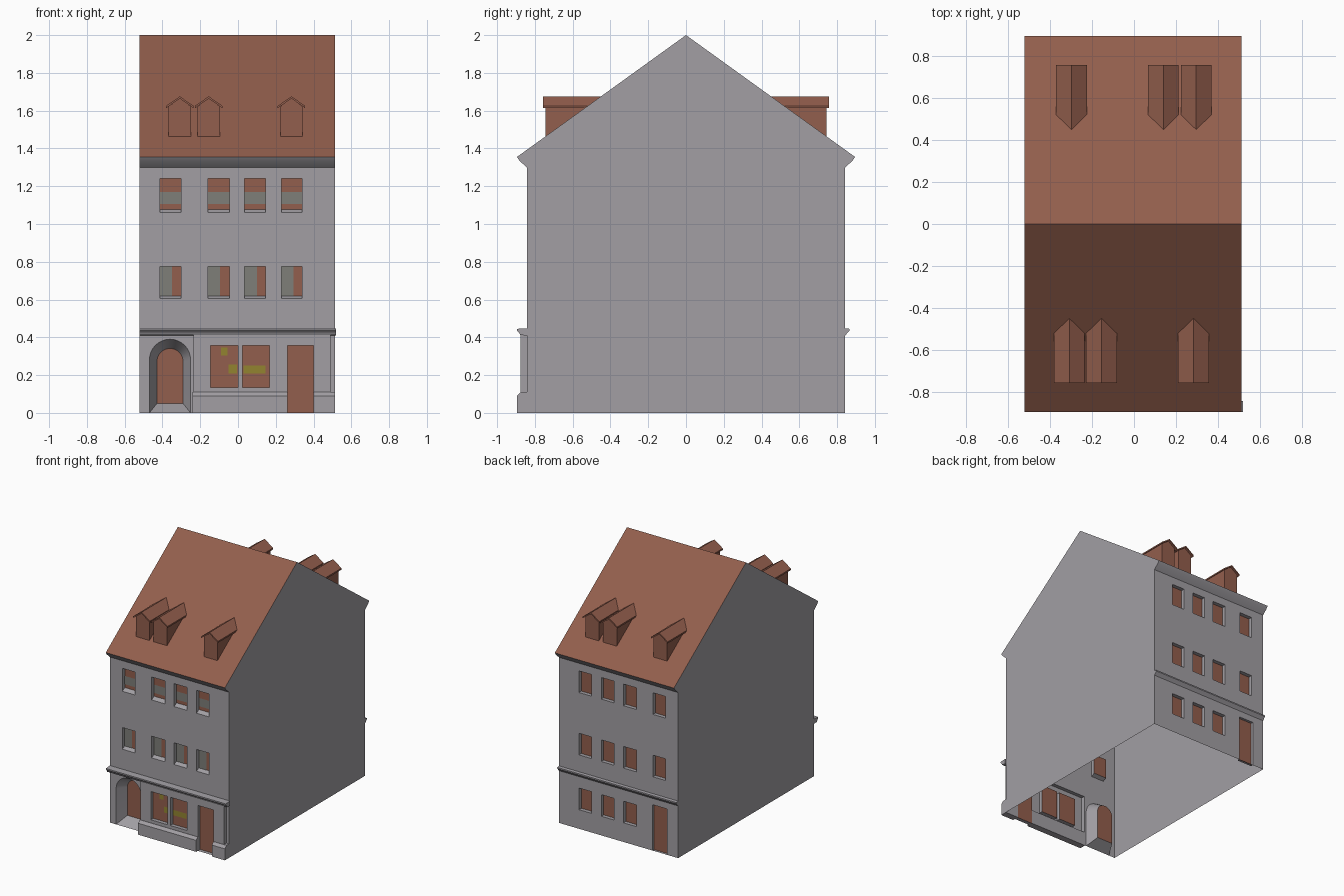
import bpy, math
from mathutils import Vector

if "Cube" in bpy.data.objects:
    bpy.data.objects.remove(bpy.data.objects["Cube"])

def material(name, rgb):
    m = bpy.data.materials.new(name)
    m.diffuse_color = (*rgb, 1)
    m.use_nodes = True
    m.node_tree.nodes["Principled BSDF"].inputs["Base Color"].default_value = m.diffuse_color
    return m

GREY = material("plaster_grey", (0.36, 0.345, 0.37))
BROWN = material("tile_brown", (0.29, 0.112, 0.074))
GOLD = material("display_gold", (0.29, 0.23, 0.03))
GLASS = material("glass_grey", (0.21, 0.21, 0.19))

def build(name, polys, mat, smooth=False):
    """polys: list of (points, outward direction)."""
    verts, faces, index = [], [], {}
    for pts, out in polys:
        pts = [Vector(p) for p in pts]
        n = Vector((0, 0, 0))
        for i, p in enumerate(pts):
            n += p.cross(pts[(i + 1) % len(pts)])
        if n.dot(Vector(out)) < 0:
            pts.reverse()
        face = []
        for p in pts:
            key = tuple(round(c, 5) for c in p)
            if key not in index:
                index[key] = len(verts)
                verts.append(key)
            face.append(index[key])
        faces.append(face)
    me = bpy.data.meshes.new(name)
    me.from_pydata(verts, [], faces)
    me.materials.append(mat)
    if smooth:
        me.shade_smooth()
        me.set_sharp_from_angle(angle=math.radians(35))
    me.update()
    ob = bpy.data.objects.new(name, me)
    bpy.context.collection.objects.link(ob)
    return ob

def rect(x0, x1, z0, z1, y, s):
    return ([(x0, y, z0), (x1, y, z0), (x1, y, z1), (x0, y, z1)], (0, s, 0))

def wall(name, x0, x1, z0, z1, y, s, holes):
    """Flat wall with rectangular openings."""
    xs = sorted({x0, x1, *[v for h in holes for v in h[:2]]})
    zs = sorted({z0, z1, *[v for h in holes for v in h[2:]]})
    polys = []
    for a, b in zip(xs, xs[1:]):
        for c, d in zip(zs, zs[1:]):
            mx, mz = (a + b) / 2, (c + d) / 2
            if not any(h[0] < mx < h[1] and h[2] < mz < h[3] for h in holes):
                polys.append(rect(a, b, c, d, y, s))
    build(name, polys, GREY)

def opening(name, hole, y, s, depth=0.03, sill=0.0):
    """Reveal plus a brown pane set back in the wall."""
    x0, x1, z0, z1 = hole
    yi, zi = y - s * depth, z0 + sill
    build(name + "_reveal", [
        ([(x0, y, z0), (x0, y, z1), (x0, yi, z1), (x0, yi, zi)], (1, 0, 0)),
        ([(x1, y, z0), (x1, y, z1), (x1, yi, z1), (x1, yi, zi)], (-1, 0, 0)),
        ([(x0, y, z1), (x1, y, z1), (x1, yi, z1), (x0, yi, z1)], (0, 0, -1)),
        ([(x0, y, z0), (x1, y, z0), (x1, yi, zi), (x0, yi, zi)], (0, 0, 1))], GREY)
    build(name + "_pane", [rect(x0, x1, zi, z1, yi, s)], BROWN)

def extrude_x(name, profile, x0, x1, mat):
    """Closed (y, z) profile swept along x."""
    cy = sum(p[0] for p in profile) / len(profile)
    cz = sum(p[1] for p in profile) / len(profile)
    polys = [([(x, *p) for p in profile], (d, 0, 0)) for x, d in ((x0, -1), (x1, 1))]
    for p, q in zip(profile, profile[1:] + profile[:1]):
        out = (0, (p[0] + q[0]) / 2 - cy, (p[1] + q[1]) / 2 - cz)
        polys.append(([(x0, *p), (x1, *p), (x1, *q), (x0, *q)], out))
    build(name, polys, mat)

X0, X1, Y, EY, EZ = -0.522, 0.513, 0.843, 0.895, 1.355
COLS = [(-0.414, -0.303), (-0.16, -0.046), (0.035, 0.146), (0.23, 0.34)]

# gable walls, open underneath
half = [(Y, 0), (Y, 1.30), (0.882, 1.335), (EY, EZ)]
gable = half + [(0, 2)] + [(-y, z) for y, z in reversed(half)]
build("gable_walls", [([(x, y, z) for y, z in gable], (d, 0, 0))
                      for x, d in ((X0, -1), (X1, 1))], GREY)

# main roof and eaves
build("main_roof", [([(X0, s * EY, EZ), (X1, s * EY, EZ), (X1, 0, 2), (X0, 0, 2)], (0, s, 1))
                    for s in (-1, 1)], BROWN)
build("eaves", [([(X0, s * p[0], p[1]), (X1, s * p[0], p[1]),
                  (X1, s * q[0], q[1]), (X0, s * q[0], q[1])], (0, s, -0.5))
                for s in (-1, 1) for p, q in zip(half[1:], half[2:])], GREY, True)

# upper front wall and windows
top_row = [(a, b, 1.06, 1.24) for a, b in COLS]
mid_row = [(a, b, 0.605, 0.775) for a, b in COLS]
wall("front_wall", X0, X1, 0.43, 1.30, -Y, -1, top_row + mid_row)
for i, (h, g) in enumerate(zip(top_row, mid_row)):
    opening(f"front_top_window_{i}", h, -Y, -1, sill=0.018)
    opening(f"front_mid_window_{i}", g, -Y, -1, sill=0.015)
    yp = -Y + 0.028
    build(f"front_top_glass_{i}", [rect(h[0], h[1], 1.105, 1.17, yp, -1)], GLASS)
    build(f"front_mid_glass_{i}", [rect(g[0], g[0] + 0.065, 0.62, 0.775, yp, -1)], GLASS)

# back wall, windows and door
back = [(a, b, c, d) for a, b in COLS for c, d in ((1.07, 1.24), (0.58, 0.75))]
back += [(a, b, 0.15, 0.32) for a, b in COLS[1:]]
back_door = (-0.425, -0.30, 0, 0.36)
wall("back_wall", X0, X1, 0, 1.30, Y, 1, back + [back_door])
for i, h in enumerate(back):
    opening(f"back_window_{i}", h, Y, 1)
opening("back_door", back_door, Y, 1, depth=0.02)

# shop bay with two windows and a door
BY, BX0, BX1 = -0.875, -0.235, 0.49
shops = [(-0.145, 0.0, 0.135, 0.357), (0.025, 0.168, 0.135, 0.357)]
door = (0.263, 0.40, 0, 0.357)
wall("shop_front", BX0, BX1, 0, 0.43, BY, -1, shops + [door])
build("shop_sides", [([(x, BY, 0), (x, -Y, 0), (x, -Y, 0.43), (x, BY, 0.43)], (d, 0, 0))
                     for x, d in ((BX0, -1), (BX1, 1))]
      + [rect(BX1, X1, 0, 0.43, -Y, -1)], GREY)
for i, h in enumerate(shops):
    opening(f"shop_window_{i}", h, BY, -1)
opening("shop_door", door, BY, -1)
build("shop_display", [rect(*r, BY + 0.027, -1) for r in (
    (-0.09, -0.055, 0.305, 0.345), (-0.05, -0.004, 0.208, 0.255),
    (0.03, 0.145, 0.208, 0.25))], GOLD)

# arched niche with a door, splayed inward
def arch(cx, r, base, spring, y, n=16):
    arc = [(cx - r * math.cos(math.pi * i / n), y, spring + r * math.sin(math.pi * i / n))
           for i in range(n + 1)]
    return [(cx - r, y, base)] + arc + [(cx + r, y, base)]

outer = arch(-0.36, 0.109, 0, 0.281, -Y)
inner = arch(-0.36, 0.069, 0.05, 0.272, -0.76)
wall("arch_piers", X0, BX0, 0, 0.43, -Y, -1, [(outer[0][0], outer[-1][0], 0, 0.43)])
build("arch_spandrel", [([p, q, (q[0], -Y, 0.43), (p[0], -Y, 0.43)], (0, -1, 0))
                        for p, q in zip(outer[1:-1], outer[2:-1])], GREY)
ring = []
for i in range(len(outer)):
    j = (i + 1) % len(outer)
    mx, mz = (outer[i][0] + outer[j][0]) / 2, (outer[i][2] + outer[j][2]) / 2
    ring.append(([outer[i], outer[j], inner[j], inner[i]], (-0.36 - mx, 0, 0.2 - mz)))
build("arch_reveal", ring, GREY, True)
build("arch_door", [(inner, (0, -1, 0))], BROWN)

# plinth either side of the shop door, and floor cornices
plinth = [(-Y, 0), (-EY, 0), (-EY, 0.09), (-0.876, 0.11), (-Y, 0.11)]
extrude_x("plinth_left", plinth, -0.24, door[0], GREY)
extrude_x("plinth_right", plinth, door[1], X1, GREY)
extrude_x("front_cornice", [(-Y, 0.41), (-0.877, 0.412), (-0.884, 0.425), (-EY, 0.435),
                            (-EY, 0.445), (-Y, 0.448)], X0, 0.52, GREY)
extrude_x("back_cornice", [(Y, 0.41), (0.85, 0.418), (0.866, 0.435), (0.866, 0.445),
                           (Y, 0.448)], X0, X1, GREY)

# dormers
def roof_y(z):
    return (2 - z) * EY / (2 - EZ)

def dormer(name, cx, s):
    w, yf, zb, zw, zp = 0.059, 0.743, 1.462, 1.622, 1.665
    front = [(cx - w, zb), (cx + w, zb), (cx + w, zw), (cx, zp), (cx - w, zw)]
    polys = [([(x, s * yf, z) for x, z in front], (0, s, 0))]
    for d in (-1, 1):
        x = cx + d * w
        polys.append(([(x, s * yf, zb), (x, s * yf, zw), (x, s * roof_y(zw), zw)], (d, 0, 0)))
    build(name + "_body", polys, BROWN)
    prof = [(-0.073, 1.625), (0, 1.676), (0.073, 1.625),
            (0.073, 1.613), (0, 1.664), (-0.073, 1.613)]
    outs = [(-1, 0, 1), (1, 0, 1), (1, 0, 0), (-1, 0, -1), (1, 0, -1), (-1, 0, 0)]
    fr = [(cx + x, s * 0.757, z) for x, z in prof]
    bk = [(cx + x, s * roof_y(z), z) for x, z in prof]
    polys = []
    for i in range(6):
        j = (i + 1) % 6
        polys.append(([fr[i], fr[j], bk[j], bk[i]], outs[i]))
    for a, b, c, d in ((0, 1, 4, 5), (1, 2, 3, 4)):
        polys.append(([fr[a], fr[b], fr[c], fr[d]], (0, s, 0)))
    build(name + "_roof", polys, BROWN)

for i, cx in enumerate((-0.308, -0.155, 0.283)):
    dormer(f"front_dormer_{i}", cx, -1)
for i, cx in enumerate((-0.298, 0.14, 0.296)):
    dormer(f"back_dormer_{i}", cx, 1)
